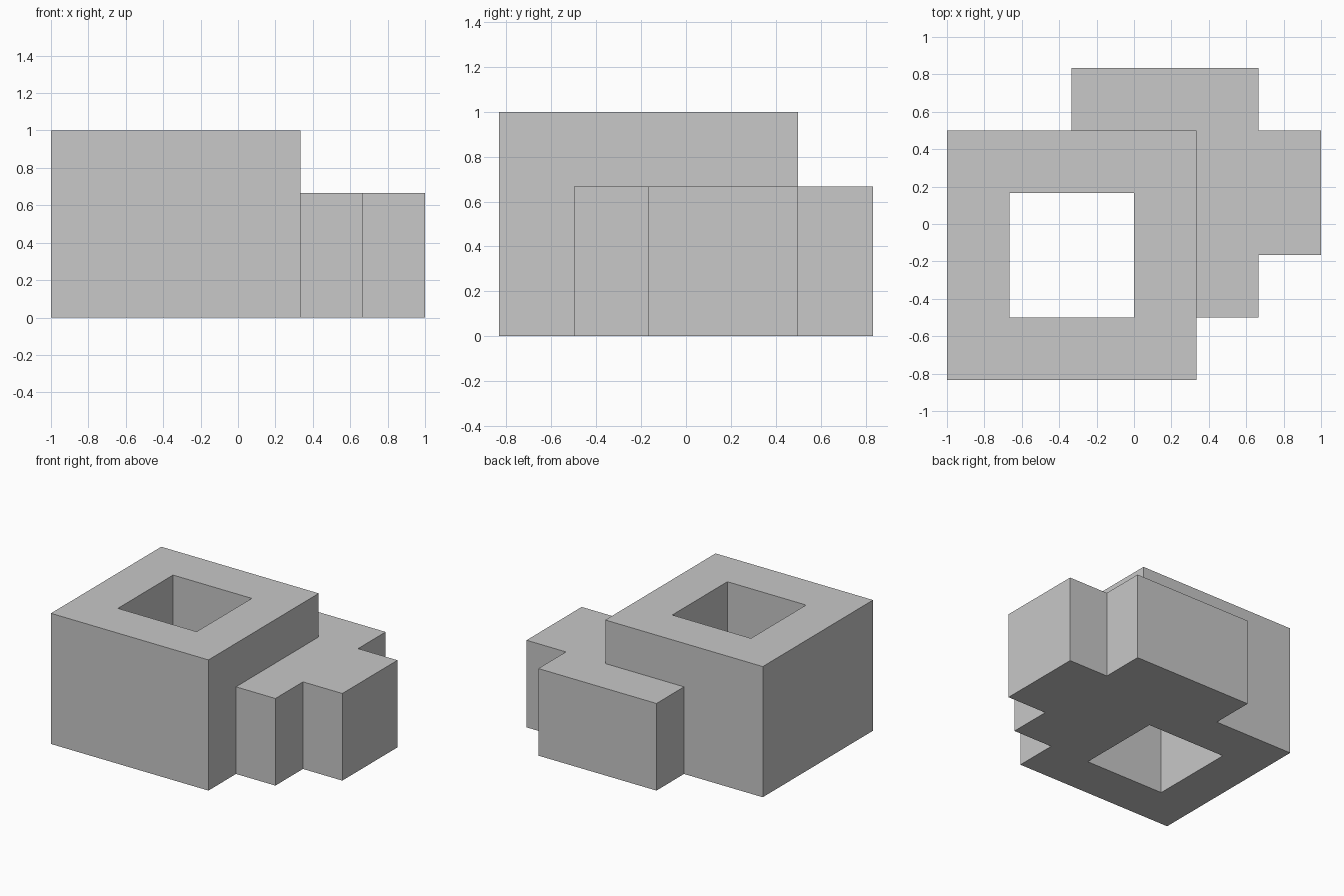
import bpy
import bmesh

U = 1 / 3  # module size of the blocks

default = bpy.data.objects.get("Cube")
if default:
    bpy.data.objects.remove(default, do_unlink=True)

grey = bpy.data.materials.new("grey")
grey.use_nodes = True
colour = (0.58, 0.58, 0.58, 1)
grey.diffuse_color = colour
grey.node_tree.nodes["Principled BSDF"].inputs["Base Color"].default_value = colour


def prism(name, outline, height, wall=None):
    """Raise an outline to a height; a wall thickness leaves an open shaft."""
    bm = bmesh.new()
    base = bm.faces.new([bm.verts.new((x, y, 0)) for x, y in outline])
    bm.normal_update()
    if wall:
        bmesh.ops.inset_individual(bm, faces=[base], thickness=wall, use_even_offset=True)
        bmesh.ops.delete(bm, geom=[base], context='FACES_ONLY')
    raised = bmesh.ops.extrude_face_region(bm, geom=bm.faces[:], use_keep_orig=True)
    top = [v for v in raised["geom"] if isinstance(v, bmesh.types.BMVert)]
    bmesh.ops.translate(bm, verts=top, vec=(0, 0, height))
    bmesh.ops.recalc_face_normals(bm, faces=bm.faces[:])
    mesh = bpy.data.meshes.new(name)
    bm.to_mesh(mesh)
    bm.free()
    mesh.materials.append(grey)
    obj = bpy.data.objects.new(name, mesh)
    bpy.context.collection.objects.link(obj)


# Tall square block with a shaft through it
left, right, front, back = -3 * U, U, -2.5 * U, 1.5 * U
prism("tall_block", [(left, front), (right, front), (right, back), (left, back)],
      3 * U, wall=U)

# Lower stepped block wrapped around the back corner of the tall one
step, side, rear = 2 * U, 3 * U, 2.5 * U
prism("stepped_block", [
    (right, -1.5 * U), (step, -1.5 * U), (step, -U / 2), (side, -U / 2),
    (side, back), (step, back), (step, rear), (-U, rear), (-U, back), (right, back),
], 2 * U)
